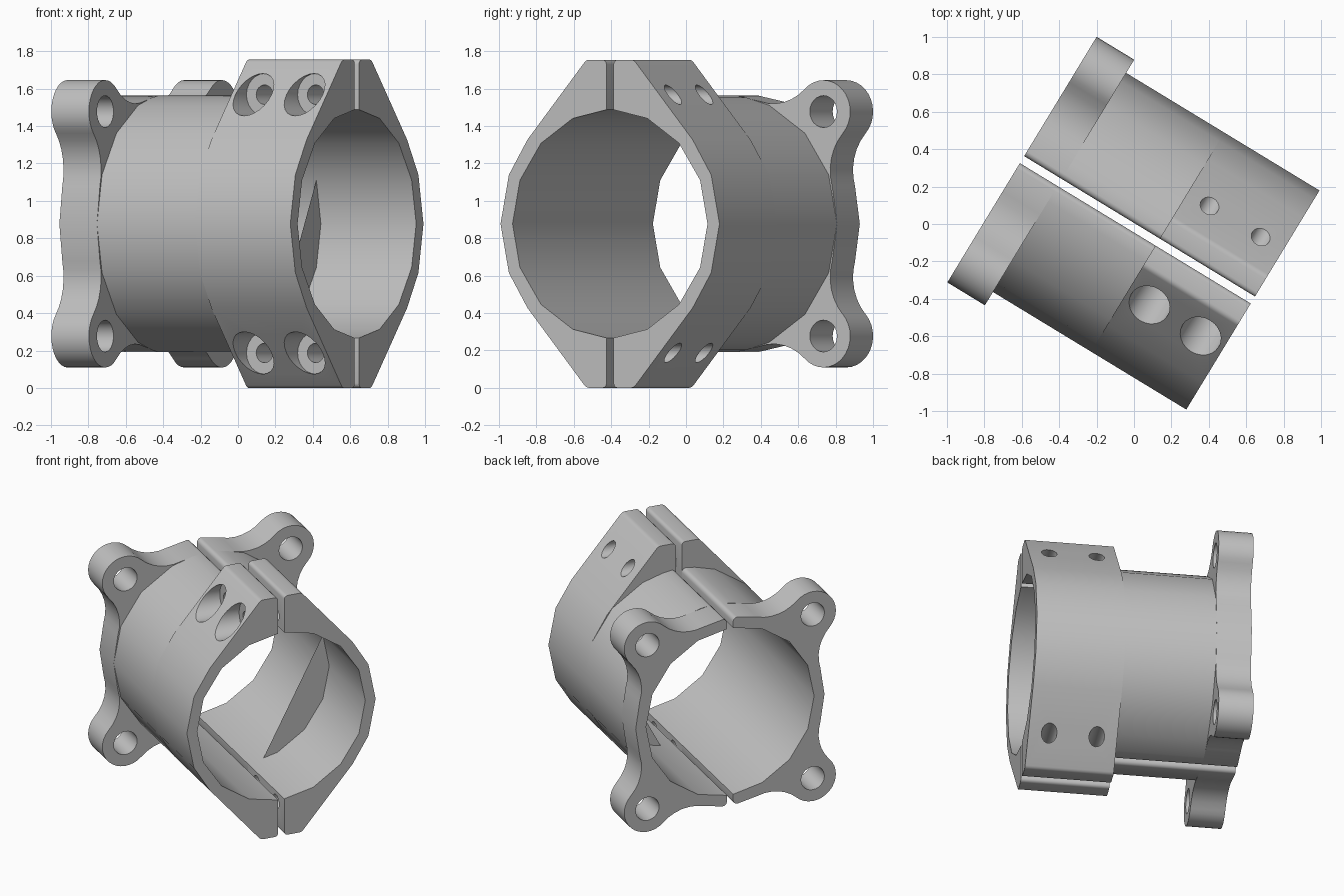
import bpy, bmesh
from math import radians, sin, cos, sqrt, atan2, pi
from mathutils import Matrix

cube = bpy.data.objects.get("Cube")
if cube:
    bpy.data.objects.remove(cube)

R_OUT, R_IN, GAP = 0.685, 0.61, 0.022
HALF_H = 0.877
U_BACK, U_FLANGE, U_STEP, U_END = -0.69, -0.455, 0.158, 0.754
LUG, LUG_R = 0.6, 0.168
BOLT_Z, BOLT_U = 0.69, (0.295, 0.615)

grey = bpy.data.materials.new("plain grey")
grey.use_nodes = True
grey.diffuse_color = (0.53, 0.53, 0.53, 1)
grey.node_tree.nodes["Principled BSDF"].inputs["Base Color"].default_value = grey.diffuse_color

# The whole part is turned about the vertical axis
PLACE = Matrix.Translation((-0.009, -0.0145, HALF_H)) @ Matrix.Rotation(radians(-31.3), 4, 'Z')


def polar(r, deg):
    return (r * cos(radians(deg)), r * sin(radians(deg)))


def arc(cx, cy, r, a0, a1, n):
    """Points along an arc, taking the short way round."""
    d = (a1 - a0 + pi) % (2 * pi) - pi
    return [(cx + r * cos(a0 + d * i / n), cy + r * sin(a0 + d * i / n)) for i in range(n + 1)]


def lip(top, r):
    """Rounded edge beside the slit."""
    return arc(GAP + r, top - r, r, pi / 2, pi, 3)


def make_object(name, bm):
    bmesh.ops.recalc_face_normals(bm, faces=bm.faces)
    mesh = bpy.data.meshes.new(name)
    bm.to_mesh(mesh)
    bm.free()
    mesh.materials.append(grey)
    ob = bpy.data.objects.new(name, mesh)
    bpy.context.collection.objects.link(ob)
    return ob


def half_shell(name, quarter, u0, u1, side):
    """Extrude a C-shaped half section along the bore axis."""
    inner = [polar(R_IN, a) for a in (0, 22.5, 45, 67.5)] + [(GAP, R_IN)]
    outer = [(v, -z) for v, z in quarter[:0:-1]] + quarter
    bore = [(v, -z) for v, z in inner[:0:-1]] + inner
    bm = bmesh.new()
    face = bm.faces.new([bm.verts.new((u0, side * v, z)) for v, z in outer + bore[::-1]])
    new = bmesh.ops.extrude_face_region(bm, geom=[face])["geom"]
    bmesh.ops.translate(bm, vec=(u1 - u0, 0, 0),
                        verts=[g for g in new if isinstance(g, bmesh.types.BMVert)])
    return make_object(name, bm)


def drill(ob, centre, r, length, axis):
    """Cut a round hole along the given axis."""
    bm = bmesh.new()
    turn = Matrix.Rotation(pi / 2, 4, 'Y' if axis == 'X' else 'X')
    bmesh.ops.create_cone(bm, cap_ends=True, segments=24, radius1=r, radius2=r,
                          depth=length, matrix=Matrix.Translation(centre) @ turn)
    cutter = make_object("hole_cutter", bm)
    cutter.hide_render = True
    mod = ob.modifiers.new("hole", 'BOOLEAN')
    mod.operation, mod.solver, mod.object = 'DIFFERENCE', 'EXACT', cutter
    bpy.context.view_layer.objects.active = ob
    bpy.ops.object.modifier_apply(modifier=mod.name)
    bpy.data.objects.remove(cutter)


def finish(ob):
    ob.matrix_world = PLACE
    bpy.ops.object.select_all(action='DESELECT')
    ob.select_set(True)
    bpy.context.view_layer.objects.active = ob
    bpy.ops.object.shade_smooth_by_angle(angle=radians(32))


# Tube section
tube_quarter = [polar(R_OUT, a) for a in (0, 22.5, 45, 67.5, 80)] + lip(R_OUT, 0.03)

# Clamp section: round at the sides, sloping flats up to a narrow top
clamp_quarter = [polar(R_OUT, a) for a in (0, 22.5, 41)]
clamp_quarter += arc(0.13, HALF_H - 0.04, 0.04, radians(41), pi / 2, 4)
clamp_quarter += lip(HALF_H, 0.025)

# Flange section: a lug on the diagonal, blended into the disc by concave fillets
T = radians(17)
dist = LUG * sqrt(2)
k = cos(pi / 4 - T)
fillet = (R_OUT**2 + dist**2 - 2 * R_OUT * dist * k - LUG_R**2) / (2 * (LUG_R - R_OUT + dist * k))
fx, fy = (R_OUT + fillet) * cos(T), (R_OUT + fillet) * sin(T)
to_lug = atan2(LUG - fy, LUG - fx)
eighth = [(R_OUT, 0)] + arc(fx, fy, fillet, T + pi, to_lug, 6)
eighth += arc(LUG, LUG, LUG_R, to_lug + pi, pi / 4, 8)[1:]
flange_quarter = eighth + [(z, v) for v, z in eighth[-2:0:-1]] + lip(R_OUT, 0.03)

for side, label in ((1, "left"), (-1, "right")):
    tube = half_shell(label + "_tube_half", tube_quarter, U_FLANGE, U_STEP, side)
    flange = half_shell(label + "_flange_half", flange_quarter, U_BACK, U_FLANGE, side)
    clamp = half_shell(label + "_clamp_half", clamp_quarter, U_STEP, U_END, side)
    for s in (1, -1):
        drill(flange, (-0.57, side * LUG, s * LUG), 0.085, 0.6, 'X')
        for u in BOLT_U:
            drill(clamp, (u, 0, s * BOLT_Z), 0.052, 2, 'Y')
            if side < 0:  # counterbore for the bolt head
                drill(clamp, (u, -0.595, s * BOLT_Z), 0.113, 0.8, 'Y')
    for ob in (tube, flange, clamp):
        finish(ob)

# Flat web across one side of the bore
bm = bmesh.new()
bm.faces.new([bm.verts.new((U_STEP, *polar(R_IN, a))) for a in (22.5, 0, -22.5, -45, -67.5, -78)])
finish(make_object("bore_web", bm))
